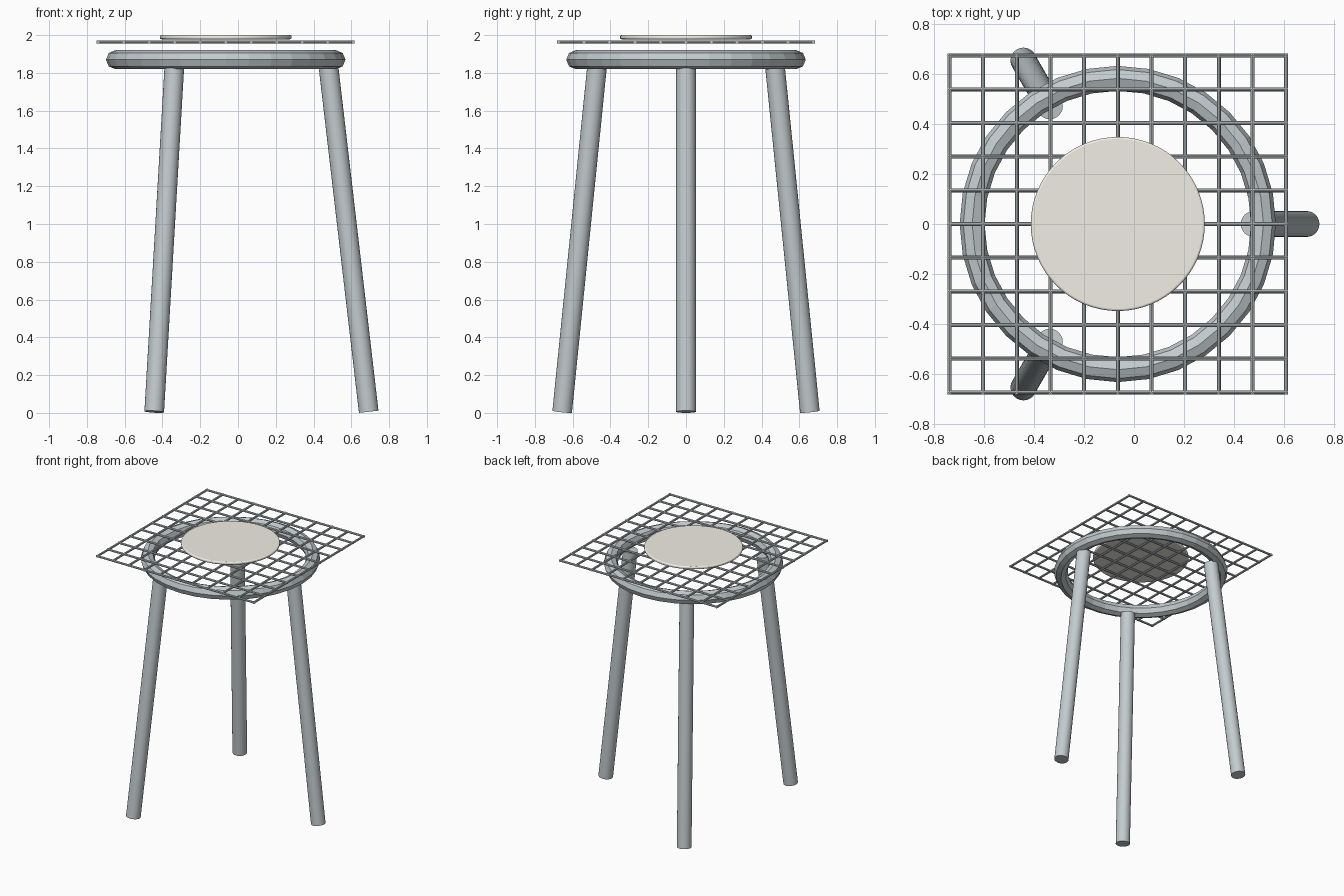
import bpy
from math import cos, sin, tau
from mathutils import Vector

if "Cube" in bpy.data.objects:
    bpy.data.objects.remove(bpy.data.objects["Cube"])

CX = -0.065  # axis shared by ring, mesh and disc


def material(name, rgb):
    m = bpy.data.materials.new(name)
    m.diffuse_color = (*rgb, 1)
    m.use_nodes = True
    m.node_tree.nodes["Principled BSDF"].inputs["Base Color"].default_value = m.diffuse_color
    return m


steel = material("steel", (0.55, 0.60, 0.62))
ceramic = material("ceramic", (0.88, 0.86, 0.78))


def finish(name, mat, smooth=True):
    ob = bpy.context.object
    ob.name = name
    ob.data.materials.append(mat)
    if smooth:
        bpy.ops.object.shade_smooth_by_angle(angle=0.6)
    return ob


def rod(name, a, b, radius, sides):
    a, b = Vector(a), Vector(b)
    d = b - a
    bpy.ops.mesh.primitive_cylinder_add(vertices=sides, radius=radius, depth=d.length,
                                        location=(a + b) / 2,
                                        rotation=d.to_track_quat('Z', 'Y').to_euler())
    return finish(name, steel)


# Three splayed legs
for i in range(3):
    t = tau * i / 3
    rod(f"leg_{i + 1}",
        (CX + 0.757 * cos(t), 0.757 * sin(t), 0.006),
        (CX + 0.545 * cos(t), 0.545 * sin(t), 1.825), 0.052, 24)

# Faceted support ring
bpy.ops.mesh.primitive_torus_add(location=(CX, 0, 1.87), major_radius=0.584,
                                 minor_radius=0.05, major_segments=32, minor_segments=8)
finish("support_ring", steel, smooth=False)

# Wire gauze: eleven rods each way
HALF, WIRE, Z = 0.675, 0.008, 1.963
for i in range(11):
    p = -HALF + i * HALF / 5
    e = HALF + WIRE
    rod(f"gauze_wire_x_{i + 1}", (CX - e, p, Z), (CX + e, p, Z), WIRE, 8)
    rod(f"gauze_wire_y_{i + 1}", (CX + p, -e, Z), (CX + p, e, Z), WIRE, 8)

# Heat disc with a rounded rim
bpy.ops.mesh.primitive_cylinder_add(vertices=64, radius=0.349, depth=0.022,
                                    location=(CX, 0, 1.989))
disc = finish("heat_disc", ceramic)
bevel = disc.modifiers.new("rounded_rim", 'BEVEL')
bevel.width = 0.008
bevel.segments = 3
